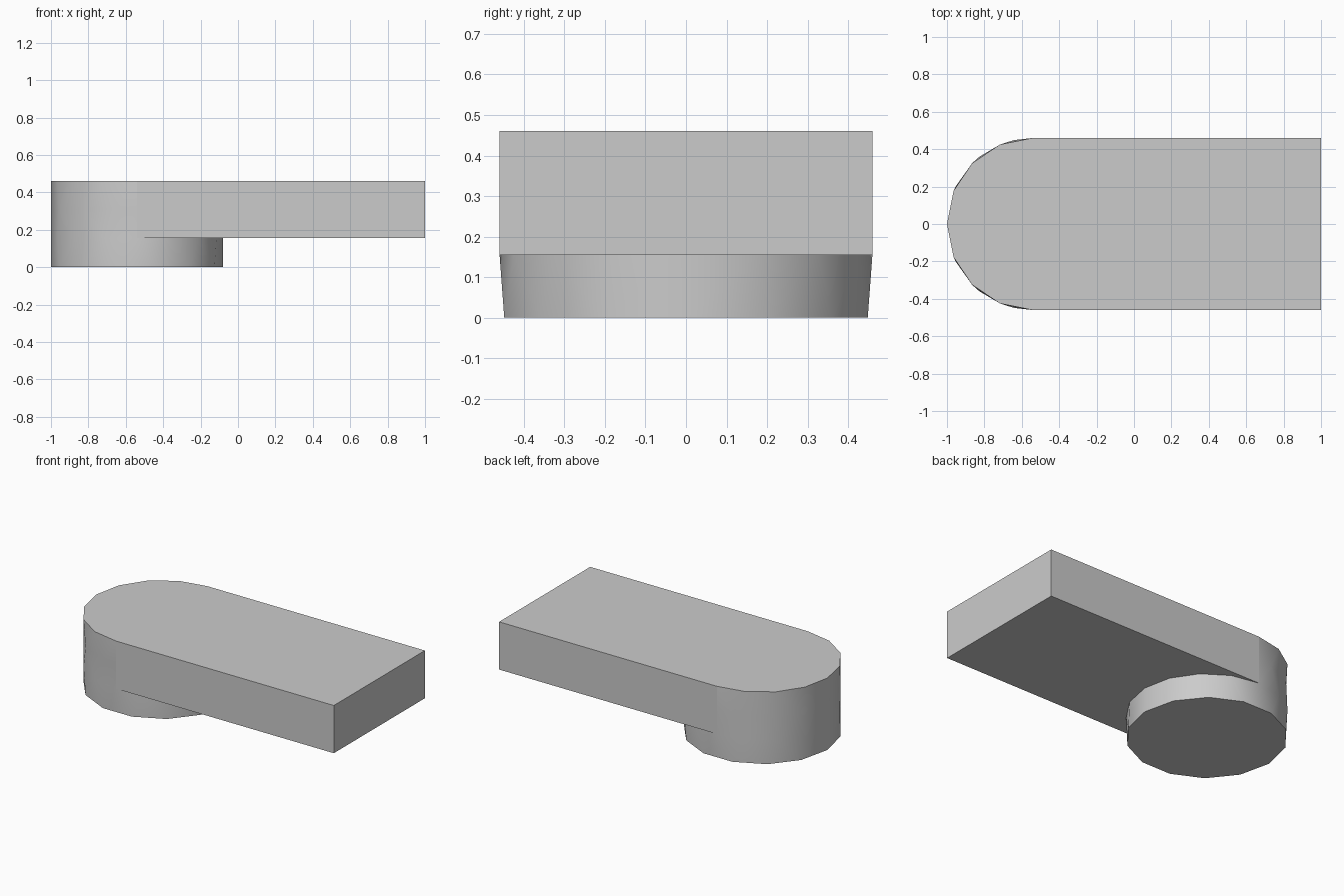
import bpy
import bmesh
from math import sin, cos, radians

if "Cube" in bpy.data.objects:
    bpy.data.objects.remove(bpy.data.objects["Cube"], do_unlink=True)

R = 0.46          # radius of the rounded end and the foot
CX = -0.54        # centre of the rounded end
Z_UNDER, Z_MID, Z_TOP = 0.155, 0.31, 0.46

grey = bpy.data.materials.new("light_grey")
grey.use_nodes = True
grey.diffuse_color = (0.6, 0.6, 0.6, 1)
grey.node_tree.nodes["Principled BSDF"].inputs["Base Color"].default_value = (0.6, 0.6, 0.6, 1)

bm = bmesh.new()


def ring(angles, z):
    """Points on the round end, as (angle, vertex) pairs."""
    return [(a, bm.verts.new((CX + R * cos(radians(a)), R * sin(radians(a)), z)))
            for a in angles]


def zip_rings(low, high):
    """Fill the band between two rings with smooth triangles."""
    i = j = 0
    while i < len(low) - 1 or j < len(high) - 1:
        step_low = j == len(high) - 1 or (
            i < len(low) - 1 and low[i + 1][0] < high[j + 1][0])
        if step_low:
            tri = (low[i][1], low[i + 1][1], high[j][1])
            i += 1
        else:
            tri = (low[i][1], high[j + 1][1], high[j][1])
            j += 1
        bm.faces.new(tri).smooth = True


def closed(points):
    return points + [(points[0][0] + 360, points[0][1])]


# Round foot: a 14-sided base widening into a 16-sided ring
base = ring([k * 360 / 14 for k in range(14)], 0)
under = ring([k * 22.5 for k in range(16)], Z_UNDER)
bm.faces.new([v for _, v in reversed(base)])
zip_rings(closed(base), closed(under))

# Rounded end of the slab, above the foot
mid = ring([90] + [k * 360 / 14 for k in range(4, 11)] + [270], Z_MID)
top = ring([90 + k * 22.5 for k in range(9)], Z_TOP)
zip_rings(under[4:13], mid)
zip_rings(mid, top)

# Straight part of the slab
low_l, low_r, high_l, high_r = [
    bm.verts.new((1, y, z)) for z in (Z_UNDER, Z_TOP) for y in (R, -R)]
arc_under = [v for _, v in under[12:] + under[:5]]
bm.faces.new([v for _, v in top] + [high_r, high_l])
bm.faces.new(arc_under + [low_l, low_r])
bm.faces.new([low_r, low_l, high_l, high_r])
bm.faces.new([under[4][1], mid[0][1], top[0][1], high_l, low_l])
bm.faces.new([under[12][1], low_r, high_r, top[-1][1], mid[-1][1]])

bmesh.ops.recalc_face_normals(bm, faces=bm.faces)
# Keep the flat faces crisp and the curved wall smooth
for edge in bm.edges:
    if any(not f.smooth for f in edge.link_faces):
        edge.smooth = False

mesh = bpy.data.meshes.new("slab_with_round_foot")
bm.to_mesh(mesh)
bm.free()
mesh.materials.append(grey)
slab = bpy.data.objects.new("slab_with_round_foot", mesh)
bpy.context.scene.collection.objects.link(slab)
